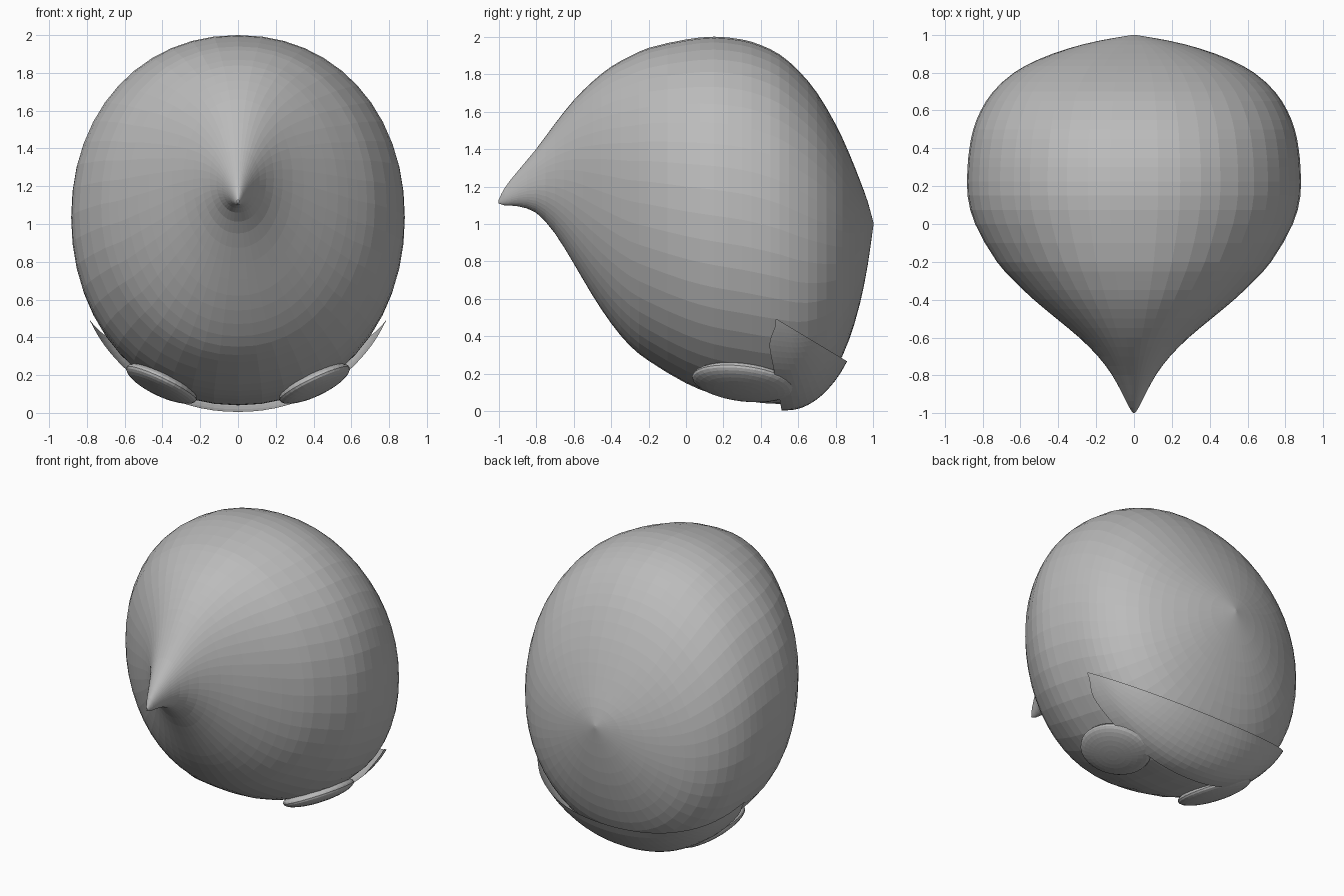
import bpy
import bmesh
import math
from mathutils import Vector, Matrix

cube = bpy.data.objects.get("Cube")
if cube:
    bpy.data.objects.remove(cube)

grey = bpy.data.materials.new("plain grey")
grey.use_nodes = True
colour = (0.5, 0.5, 0.5, 1)
grey.diffuse_color = colour
grey.node_tree.nodes["Principled BSDF"].inputs["Base Color"].default_value = colour

# Body sections along y: position, bottom height, top height, half width
SECTIONS = [
    (-1, 1.11, 1.13, .005), (-.97, 1.1, 1.19, .025), (-.9, 1.095, 1.28, .06),
    (-.8, 1.06, 1.4, .115), (-.7, .95, 1.535, .19), (-.6, .79, 1.66, .29),
    (-.5, .62, 1.76, .41), (-.4, .47, 1.84, .53), (-.3, .35, 1.895, .635),
    (-.2, .27, 1.94, .725), (0, .15, 1.985, .84), (.15, .09, 2, .88),
    (.3, .06, 1.985, .88), (.4, .045, 1.955, .87), (.5, .04, 1.905, .85),
    (.6, .05, 1.82, .81), (.7, .11, 1.7, .745), (.8, .23, 1.53, .635),
    (.87, .38, 1.38, .505), (.93, .58, 1.23, .34), (.97, .78, 1.12, .18),
    (1, .99, 1.01, .005),
]


def section(y):
    """Smoothly interpolated bottom, top and half width at y."""
    last = len(SECTIONS) - 1
    i = max(k for k in range(last) if SECTIONS[k][0] <= y)
    a, b = SECTIONS[i], SECTIONS[i + 1]
    before, after = SECTIONS[max(i - 1, 0)], SECTIONS[min(i + 2, last)]
    span = b[0] - a[0]
    t = (y - a[0]) / span
    result = []
    for k in (1, 2, 3):
        m0 = (b[k] - before[k]) / (b[0] - before[0]) * span
        m1 = (after[k] - a[k]) / (after[0] - a[0]) * span
        result.append((1 + 2 * t) * (1 - t) ** 2 * a[k] + t * (1 - t) ** 2 * m0
                      + t * t * (3 - 2 * t) * b[k] + t * t * (t - 1) * m1)
    return result


def rounded(value):
    """Slightly squared circle coordinate."""
    return math.copysign(abs(value) ** .95, value)


def surface(y, angle):
    """Point on the body; the angle is measured from the underside."""
    low, high, width = section(y)
    return Vector((width * rounded(math.sin(angle)), y,
                   (low + high) / 2 - (high - low) / 2 * rounded(math.cos(angle))))


def lifted(y, angle, distance):
    """Point held outside the body along its normal."""
    e = .02
    along = surface(y + e, angle) - surface(y - e, angle)
    around = surface(y, angle + e) - surface(y, angle - e)
    return surface(y, angle) + along.cross(around).normalized() * distance


def finish(bm, name):
    bmesh.ops.recalc_face_normals(bm, faces=bm.faces)
    mesh = bpy.data.meshes.new(name)
    bm.to_mesh(mesh)
    bm.free()
    mesh.materials.append(grey)
    obj = bpy.data.objects.new(name, mesh)
    bpy.context.collection.objects.link(obj)


def skin(bm, rows, closed):
    for a, b in zip(rows, rows[1:]):
        n = len(a)
        for i in range(n if closed else n - 1):
            j = (i + 1) % n
            bm.faces.new((a[i], a[j], b[j], b[i]))


# Body: lofted pear shape with a pointed snout
SIDES = 48
bm = bmesh.new()
stations = []
for a, b in zip(SECTIONS, SECTIONS[1:]):
    stations += [a[0], (a[0] + b[0]) / 2]
stations.append(SECTIONS[-1][0])
rings = [[bm.verts.new(surface(y, math.tau * i / SIDES)) for i in range(SIDES)]
         for y in stations]
skin(bm, rings, True)
bm.faces.new(rings[0])
bm.faces.new(rings[-1])
finish(bm, "body")


# Tail plate: curved sheet under the rear, cut straight along its back edge
LIFT = .035


def back_edge(angle):
    low, high = .4, .95
    for _ in range(30):
        y = (low + high) / 2
        point = lifted(y, angle, LIFT)
        if point.z < .27 + (.855 - point.y) * .6:
            low = y
        else:
            high = y
    return low


REACH = math.radians(61)
STEPS = 48
bm = bmesh.new()
rows = []
for i in range(STEPS + 1):
    t = math.sin((2 * i / STEPS - 1) * math.pi / 2)
    angle = t * REACH
    back = back_edge(angle)
    front = .51 - .1 * t * t
    u = max(0, (abs(t) - .8) / .2)
    front += (back - front) * (1 - math.sqrt(max(0, 1 - u * u)))
    rows.append([bm.verts.new(lifted(front + (back - front) * k / 10, angle, LIFT))
                 for k in range(11)])
skin(bm, rows, False)
bmesh.ops.remove_doubles(bm, verts=bm.verts, dist=.0005)
finish(bm, "tail_plate")

# Feet: flattened ovals tilted up at the outside
for side, name in ((1, "left_foot"), (-1, "right_foot")):
    bm = bmesh.new()
    bmesh.ops.create_uvsphere(bm, u_segments=32, v_segments=16, radius=1)
    place = (Matrix.Translation((side * .405, .305, .155))
             @ Matrix.Rotation(math.radians(-7), 4, 'X')
             @ Matrix.Rotation(math.radians(-25 * side), 4, 'Y')
             @ Matrix.Diagonal((.205, .275, .06, 1)))
    bm.transform(place)
    finish(bm, name)
